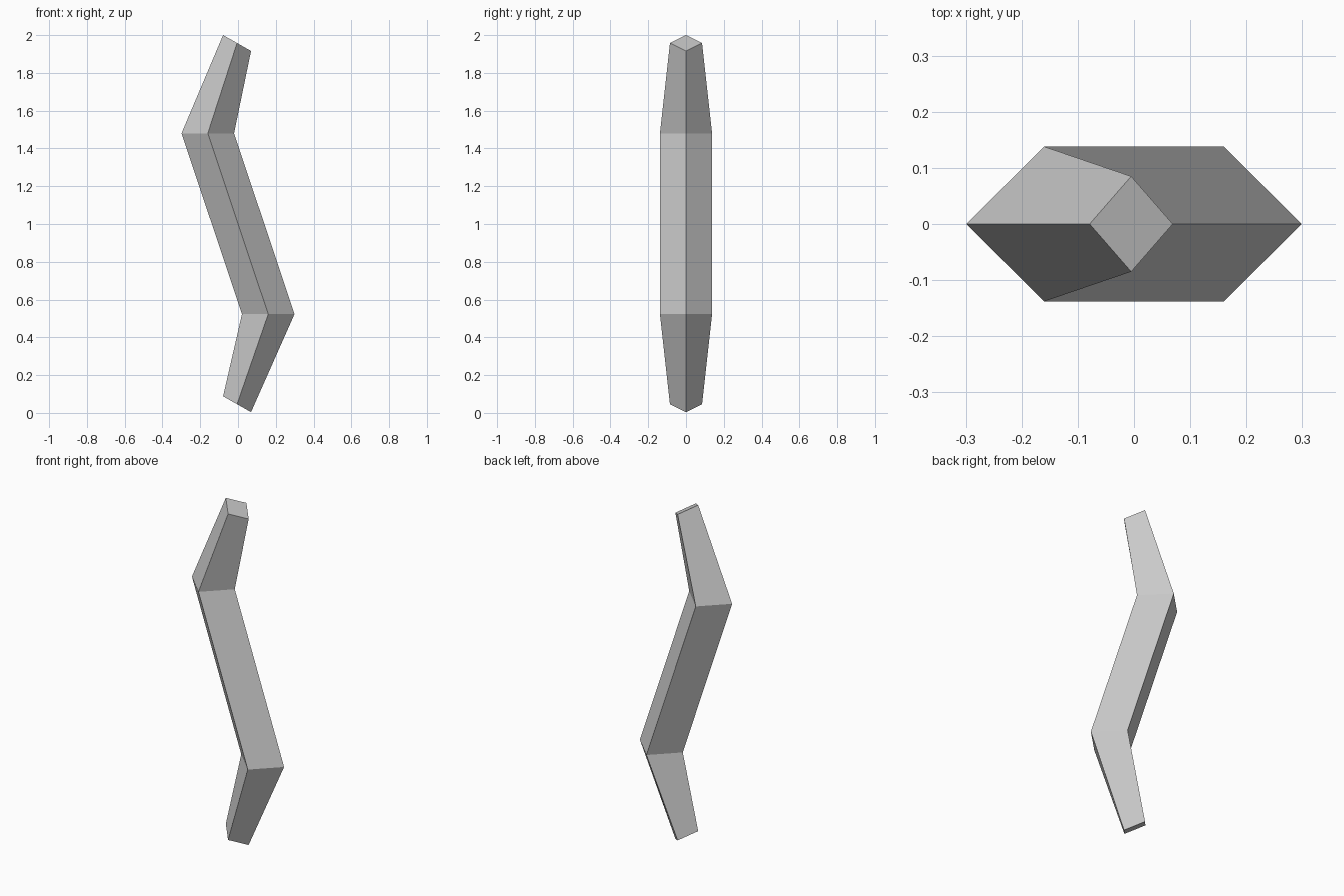
import bpy
import bmesh

cube = bpy.data.objects.get("Cube")
if cube:
    bpy.data.objects.remove(cube, do_unlink=True)

# Single plain grey
grey = bpy.data.materials.new("plain_grey")
grey.use_nodes = True
colour = (0.6, 0.6, 0.6, 1)
grey.diffuse_color = colour
grey.node_tree.nodes["Principled BSDF"].inputs["Base Color"].default_value = colour

# Diamond sections along the bent bar: centre x, centre z, half width, half depth, tilt
SECTIONS = [
    (-0.005, 0.046, 0.074, 0.085, -0.042),
    (0.16, 0.523, 0.139, 0.138, 0),
    (-0.16, 1.48, 0.139, 0.138, 0),
    (-0.005, 1.958, 0.074, 0.085, -0.042),
]


def diamond(bm, x, z, width, depth, tilt):
    corners = [(-1, 0), (0, -1), (1, 0), (0, 1)]
    return [bm.verts.new((x + i * width, j * depth, z + i * tilt)) for i, j in corners]


# Bent four-sided bar, tapered at both ends
bm = bmesh.new()
rings = [diamond(bm, *section) for section in SECTIONS]
for low, high in zip(rings, rings[1:]):
    for i in range(4):
        j = (i + 1) % 4
        bm.faces.new((low[i], low[j], high[j], high[i]))
bm.faces.new(reversed(rings[0]))
bm.faces.new(rings[-1])
bmesh.ops.recalc_face_normals(bm, faces=bm.faces)

mesh = bpy.data.meshes.new("bent_bar")
bm.to_mesh(mesh)
bm.free()
mesh.materials.append(grey)
bpy.context.collection.objects.link(bpy.data.objects.new("bent_bar", mesh))
